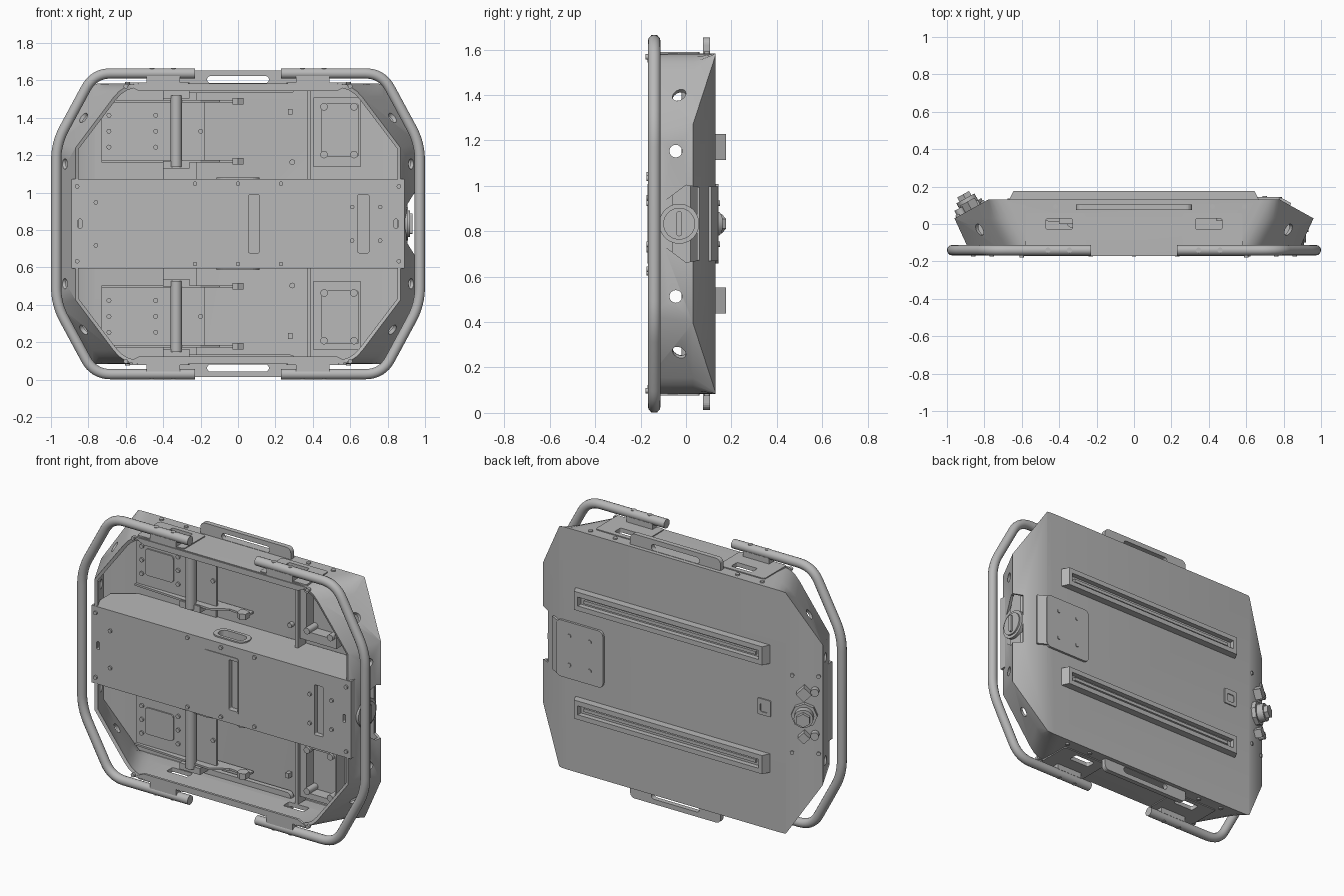
import bpy, bmesh, math
from mathutils import Vector, Matrix

cube = bpy.data.objects.get("Cube")
if cube:
    bpy.data.objects.remove(cube, do_unlink=True)

C = 0.833  # mid height
grey = bpy.data.materials.new("grey_metal")
grey.use_nodes = True
grey.diffuse_color = (0.48, 0.48, 0.48, 1)
grey.node_tree.nodes["Principled BSDF"].inputs["Base Color"].default_value = (0.48, 0.48, 0.48, 1)


def activate(ob):
    bpy.ops.object.select_all(action='DESELECT')
    ob.select_set(True)
    bpy.context.view_layer.objects.active = ob


def finish(name, bm, smooth=False):
    bmesh.ops.recalc_face_normals(bm, faces=bm.faces)
    me = bpy.data.meshes.new(name)
    bm.to_mesh(me)
    bm.free()
    me.materials.append(grey)
    ob = bpy.data.objects.new(name, me)
    bpy.context.collection.objects.link(ob)
    if smooth:
        shade(ob)
    return ob


def shade(ob):
    activate(ob)
    bpy.ops.object.shade_smooth_by_angle(angle=math.radians(35))


def prism(name, pts, axis, a, b):
    """Extrude a 2D outline along an axis from a to b."""
    place = {'x': lambda p, d: (d, p[0], p[1]),
             'y': lambda p, d: (p[0], d, p[1]),
             'z': lambda p, d: (p[0], p[1], d)}[axis]
    bm = bmesh.new()
    lo = [bm.verts.new(place(p, a)) for p in pts]
    hi = [bm.verts.new(place(p, b)) for p in pts]
    bm.faces.new(lo)
    bm.faces.new(hi)
    for i in range(len(pts)):
        j = (i + 1) % len(pts)
        bm.faces.new((lo[i], lo[j], hi[j], hi[i]))
    return finish(name, bm)


def rect(u0, u1, v0, v1, r=0.0):
    """Rectangle outline with optional round corners."""
    if r == 0:
        return [(u0, v0), (u1, v0), (u1, v1), (u0, v1)]
    mids = [(u1 - r, v1 - r), (u0 + r, v1 - r), (u0 + r, v0 + r), (u1 - r, v0 + r)]
    return [(cu + r * math.cos(t), cv + r * math.sin(t))
            for k, (cu, cv) in enumerate(mids)
            for t in [(k + i / 5) * math.pi / 2 for i in range(6)]]


def rods(name, points, direction, r, length, seg=16):
    """Cylinders of one size, centred on the points."""
    bm = bmesh.new()
    turn = Vector(direction).to_track_quat('Z', 'Y').to_matrix().to_4x4()
    for p in points:
        bmesh.ops.create_cone(bm, cap_ends=True, segments=seg, radius1=r, radius2=r,
                              depth=length, matrix=Matrix.Translation(p) @ turn)
    return finish(name, bm, seg > 8)


def cut(ob, cutter):
    cutter.hide_render = True
    mod = ob.modifiers.new("cut", 'BOOLEAN')
    mod.operation = 'DIFFERENCE'
    mod.solver = 'EXACT'
    mod.object = cutter
    activate(ob)
    bpy.ops.object.modifier_apply(modifier=mod.name)
    bpy.data.objects.remove(cutter, do_unlink=True)


def soften(corners, dist, steps=4, closed=False):
    """Round the corners of a path."""
    out, n = [], len(corners)
    for i, p in enumerate(corners):
        if not closed and i in (0, n - 1):
            out.append(Vector(p))
            continue
        p, a, b = Vector(p), Vector(corners[i - 1]), Vector(corners[(i + 1) % n])
        s = p + (a - p).normalized() * min(dist, (a - p).length * 0.45)
        e = p + (b - p).normalized() * min(dist, (b - p).length * 0.45)
        for k in range(steps + 1):
            t = k / steps
            out.append(s * (1 - t) ** 2 + p * 2 * t * (1 - t) + e * t * t)
    return out


# Open-fronted shell: three eight-sided rings and a back panel
bm = bmesh.new()
rings = []
for y, w, h, t in ((-0.165, 0.87, 0.405, 0.61), (0.03, 0.96, 0.435, 0.722), (0.13, 0.78, 0.742, 0.772)):
    half = [(w, -h), (w, h), (t, 0.75)]
    corners = half + [(-t, 0.75), (-w, h), (-w, -h), (-t, -0.75), (t, -0.75)]
    ring = []
    for i in range(8):
        whole = soften(corners, 0.09, 4, True)[i * 5:i * 5 + 5]
        ring += whole if abs(corners[i][1]) == 0.75 else [Vector(corners[i])]
    rings.append([bm.verts.new((p.x, y, C + p.y)) for p in ring])
for a, b in zip(rings, rings[1:]):
    for i in range(len(a)):
        j = (i + 1) % len(a)
        bm.faces.new((a[i], a[j], b[j], b[i]))
bm.faces.new(rings[-1])
shell = finish("shell", bm)
solid = shell.modifiers.new("wall", 'SOLIDIFY')
solid.thickness = 0.02
solid.offset = -1
activate(shell)
bpy.ops.object.modifier_apply(modifier="wall")

# Round side holes, mounting slots and the dial recess
for sx in (1, -1):
    cut(shell, rods("hole_cutter", [(sx * 0.92, -0.045, C + s * 0.32) for s in (1, -1)], (1, 0, 0), 0.028, 0.2))
    for s in (1, -1):
        cut(shell, rods("hole_cutter", [(sx * 0.83, -0.03, C + s * 0.57)], (sx * 0.8, 0, s * 0.6), 0.03, 0.2))
        z0, z1 = sorted((C + s * 0.70, C + s * 0.80))
        cut(shell, prism("slot_cutter", rect(sx * 0.4 - 0.07, sx * 0.4 + 0.07, -0.03, 0.03, 0.01), 'z', z0, z1))
recess = [(-0.12, -0.08), (0.0, -0.17), (0.06, -0.16), (0.06, 0.16), (0.0, 0.17), (-0.12, 0.08)]
cut(shell, prism("recess_cutter", [(y, C + z) for y, z in recess], 'x', 0.9, 1.1))
shade(shell)

# Centre beam with slots and an oval hand hole
beam = prism("centre_beam", [(-0.89, -0.165), (0.89, -0.165), (0.89, 0.02), (0.76, 0.112), (-0.76, 0.112), (-0.89, 0.02)],
             'z', C - 0.24, C + 0.24)
for x0, x1, h in ((0.055, 0.115, 0.155), (0.64, 0.70, 0.155), (-0.855, -0.835, 0.025), (0.835, 0.855, 0.025)):
    cut(beam, prism("slot_cutter", rect(x0, x1, C - h, C + h, 0.008), 'y', -0.3, -0.135))
for s in (1, -1):
    z0, z1 = sorted((C + s * 0.2, C + s * 0.3))
    cut(beam, prism("oval_cutter", rect(-0.09, 0.09, -0.09, -0.02, 0.034), 'z', z0, z1))
    z0, z1 = sorted((C + s * 0.235, C + s * 0.248))
    lip = prism("oval_lip", rect(-0.115, 0.115, -0.11, 0.0, 0.05), 'z', z0, z1)
    cut(lip, prism("oval_cutter", rect(-0.09, 0.09, -0.09, -0.02, 0.034), 'z', 0, 2))
panel = prism("beam_panel", rect(-0.12, 0.12, C - 0.175, C + 0.175, 0.015), 'y', -0.169, -0.16)
cut(panel, prism("slot_cutter", rect(0.055, 0.115, C - 0.155, C + 0.155, 0.008), 'y', -0.3, 0))
rods("beam_bolts", [(x, -0.166, C + s * z) for s in (1, -1) for x, z in
     ((-0.86, 0.2), (0.86, 0.2), (-0.23, 0.215), (0.23, 0.215), (0, 0.215), (-0.76, 0.115), (0.76, 0.09), (0.61, 0.09))],
     (0, 1, 0), 0.012, 0.018, 12)

# Side bumper tubes
for sx, name in ((1, "left_bumper"), (-1, "right_bumper")):
    path = [(sx * x, -0.14, C + z) for x, z in
            ((0.23, 0.804), (0.77, 0.804), (0.972, 0.43), (0.972, -0.43), (0.77, -0.804), (0.23, -0.804))]
    cu = bpy.data.curves.new(name, 'CURVE')
    cu.dimensions = '3D'
    cu.bevel_depth = 0.028
    cu.bevel_resolution = 5
    cu.use_fill_caps = True
    pts = soften(path, 0.09, 8)
    sp = cu.splines.new('POLY')
    sp.points.add(len(pts) - 1)
    for q, p in zip(sp.points, pts):
        q.co = (*p, 1)
    tube = bpy.data.objects.new(name, cu)
    bpy.context.collection.objects.link(tube)
    cu.materials.append(grey)
    activate(tube)
    bpy.ops.object.convert(target='MESH')
    shade(bpy.context.view_layer.objects.active)

# Parts repeated at the top and bottom
for s, end in ((1, "upper"), (-1, "lower")):
    def zs(a, b):
        return sorted((C + s * a, C + s * b))

    def block(name, x0, x1, y0, y1, d0, d1, r=0.0):
        z0, z1 = zs(d0, d1)
        return prism(end + "_" + name, rect(x0, x1, z0, z1, r), 'y', y0, y1)

    # Carry handle
    handle = block("handle", -0.31, 0.31, 0.075, 0.105, 0.70, 0.82, 0.03)
    cut(handle, block("handle_cutter", -0.165, 0.165, 0, 0.2, 0.752, 0.79, 0.018))
    # Front flange
    prism(end + "_flange", [(-0.6, C + s * 0.745), (0.6, C + s * 0.745), (0.53, C + s * 0.71), (-0.53, C + s * 0.71)],
          'y', -0.17, -0.155)
    rods(end + "_flange_bolts", [(x, -0.168, C + s * 0.735) for x in (-0.6, 0.6)], (0, 1, 0), 0.012, 0.02, 12)
    for sx in (1, -1):
        # Bumper mount and its plate on the shell
        block("mount_block", sx * 0.4 - 0.09, sx * 0.4 + 0.09, -0.165, -0.115, 0.745, 0.79)
        z0, z1 = zs(0.745, 0.756)
        plate = prism(end + "_mount_plate", rect(sx * 0.42 - 0.16, sx * 0.42 + 0.16, -0.16, 0.06, 0.015), 'z', z0, z1)
        cut(plate, prism("slot_cutter", rect(sx * 0.4 - 0.07, sx * 0.4 + 0.07, -0.03, 0.03, 0.01), 'z', z0 - 1, z1 + 1))
        rods(end + "_mount_bolts", [(sx * x, -0.14, C + s * 0.826) for x in (0.345, 0.46)], (0, 0, 1), 0.014, 0.012)
        rods(end + "_shell_bolts", [(sx * x, 0.093, C + s * 0.752) for x in (0.42, 0.59)], (0, 0, 1), 0.013, 0.012)
    # Hinge plate, shelves and pivot rod
    block("hinge_plate", -0.73, -0.18, 0.045, 0.06, 0.335, 0.655)
    block("hinge_cover", -0.665, -0.47, 0.037, 0.046, 0.41, 0.575, 0.02)
    rods(end + "_hinge_bolts", [(x, 0.043, C + s * z) for x in (-0.69, -0.44) for z in (0.41, 0.495, 0.58)]
         + [(-0.2, 0.043, C + s * 0.495)], (0, 1, 0), 0.013, 0.016, 12)
    for d in (0.335, 0.655):
        z0, z1 = zs(d - 0.006, d + 0.006)
        prism(end + "_shelf", [(-0.73, 0.11), (-0.73, 0.03), (-0.2, 0.0), (-0.1, 0.06), (0.03, 0.05), (0.03, 0.11)],
              'z', z0, z1)
        rods(end + "_shelf_nut", [(0, 0.05, C + s * d)], (0, 0, 1), 0.035, 0.035, 6)
    rods(end + "_pivot_rod", [(-0.33, 0.01, C + s * 0.495)], (0, 0, 1), 0.03, 0.38, 24)
    for d in (0.315, 0.69):
        block("rod_bracket", -0.4, -0.26, 0.0, 0.11, d - 0.02, d + 0.02)
    block("back_strip", -0.4, -0.22, 0.1, 0.111, 0.24, 0.73)
    # Rib and equipment tray
    block("rib", 0.37, 0.39, 0.03, 0.112, 0.24, 0.73)
    tray = block("tray", 0.405, 0.655, 0.03, 0.112, 0.305, 0.675)
    cut(tray, block("tray_cutter", 0.45, 0.645, 0, 0.1, 0.36, 0.64, 0.01))
    rods(end + "_tray_bolts", [(x, 0.06, C + s * d) for x in (0.46, 0.62) for d in (0.37, 0.625)], (0, 1, 0), 0.02, 0.09)
    rods(end + "_back_bolt", [(0.29, 0.105, C + s * 0.33)], (0, 1, 0), 0.015, 0.03)
    block("back_clip", 0.268, 0.292, 0.08, 0.112, 0.585, 0.615)
    # Rear rail with a groove and inner bar
    z0, z1 = zs(0.28, 0.395)
    rail = prism(end + "_rail", [(-0.67, 0.125), (0.67, 0.125), (0.645, 0.176), (-0.645, 0.176)], 'z', z0, z1)
    cut(rail, block("rail_cutter", -0.62, 0.62, 0.145, 0.3, 0.31, 0.365))
    block("rail_bar", -0.59, 0.59, 0.14, 0.16, 0.325, 0.345)

# Side dial
rods("dial_base", [(0.895, -0.03, C)], (1, 0, 0), 0.088, 0.03, 40)
rods("dial_ring", [(0.905, -0.03, C)], (1, 0, 0), 0.07, 0.03, 40)
prism("dial_grip", rect(-0.042, -0.018, C - 0.055, C + 0.055, 0.01), 'x', 0.9, 0.932)

# Rear access plate wrapping onto the slanted facet
prism("access_plate_flat", rect(0.47, 0.79, C - 0.175, C + 0.175, 0.03), 'y', 0.125, 0.144)
prism("access_plate_wrap", [(0.75, 0.12), (0.78, 0.144), (0.84, 0.112), (0.83, 0.09)], 'z', C - 0.165, C + 0.165)
rods("access_bolts", [(x, 0.144, C + z) for x in (0.56, 0.7) for z in (-0.09, 0.09)], (0, 1, 0), 0.012, 0.01, 12)

# Rear latch
latch = prism("latch", rect(-0.675, -0.585, C - 0.05, C + 0.05, 0.008), 'y', 0.125, 0.137)
cut(latch, prism("latch_cutter", rect(-0.655, -0.605, C - 0.03, C + 0.02, 0.01), 'y', 0.131, 0.2))

# Connectors on the opposite facet
n = Vector((-0.486, 0.874, 0))
t = Vector((0.874, 0.486, 0))
base = Vector((-0.87, 0.08, C))


def on_facet(out, across, up):
    return base + n * out + t * across + Vector((0, 0, up))


rods("connector_flange", [on_facet(0.01, 0, 0)], n, 0.075, 0.03, 8)
rods("connector_body", [on_facet(0.04, 0, 0)], n, 0.055, 0.05, 24)
rods("connector_cap", [on_facet(0.07, 0, 0)], n, 0.042, 0.04, 6)
rods("socket_upper", [on_facet(0.02, 0.0, 0.14)], n, 0.045, 0.05, 4)
rods("socket_round", [on_facet(0.015, -0.06, 0.15), on_facet(0.015, -0.06, -0.12)], n, 0.024, 0.04)
rods("socket_lower", [on_facet(0.02, 0.0, -0.13)], n, 0.035, 0.05, 4)
rods("facet_bolts", [on_facet(0.002, a, u) for a in (-0.08, 0.07) for u in (-0.24, 0.24)], n, 0.012, 0.014, 12)
